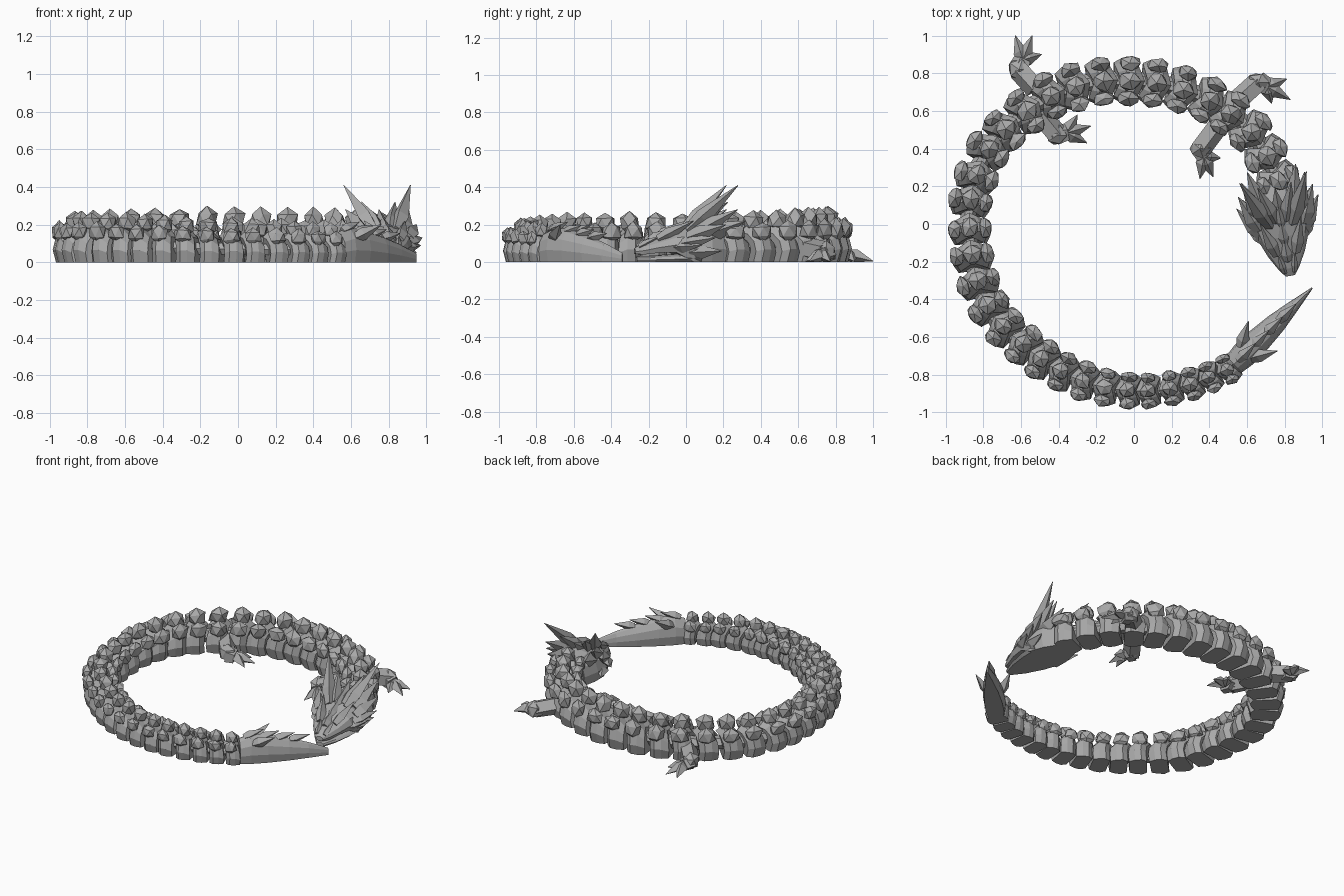
import bpy, bmesh, math, random
from mathutils import Vector, Matrix

random.seed(4)
cube = bpy.data.objects.get("Cube")
if cube:
    bpy.data.objects.remove(cube)

grey = bpy.data.materials.new("stone_grey")
grey.use_nodes = True
COLOR = (0.4, 0.4, 0.4, 1)
grey.diffuse_color = COLOR
grey.node_tree.nodes["Principled BSDF"].inputs["Base Color"].default_value = COLOR


def finish(bm, name, matrix=Matrix()):
    """Place the mesh, flatten it on the ground and make it an object."""
    bm.transform(matrix)
    for v in bm.verts:
        v.co.z = max(v.co.z, 0)
    bmesh.ops.recalc_face_normals(bm, faces=bm.faces)
    mesh = bpy.data.meshes.new(name)
    bm.to_mesh(mesh)
    bm.free()
    mesh.materials.append(grey)
    obj = bpy.data.objects.new(name, mesh)
    bpy.context.collection.objects.link(obj)


def loft(bm, rings):
    """Skin a list of equal rings of points and cap both ends."""
    loops = [[bm.verts.new(p) for p in ring] for ring in rings]
    n = len(loops[0])
    for a, b in zip(loops, loops[1:]):
        for i in range(n):
            bm.faces.new((a[i], a[(i + 1) % n], b[(i + 1) % n], b[i]))
    bm.faces.new(loops[0])
    bm.faces.new(loops[-1])


def limb(bm, a, b, ra, rb, sides=5):
    """Tapered prism from a to b."""
    a, b = Vector(a), Vector(b)
    turn = (b - a).to_track_quat('Z', 'Y')
    angles = [math.tau * i / sides for i in range(sides)]
    loft(bm, [[c + turn @ Vector((r * math.cos(t), r * math.sin(t), 0)) for t in angles]
              for c, r in ((a, ra), (b, rb))])


def spike(bm, a, b, r):
    """Blade that swells a little before running to a point."""
    a, b = Vector(a), Vector(b)
    mid = a.lerp(b, 0.3)
    limb(bm, a, mid, r * 0.7, r, 4)
    limb(bm, mid, b, r, 0.002, 4)


def lump(bm, center, size, jitter):
    """Rough faceted scale."""
    made = bmesh.ops.create_icosphere(bm, subdivisions=1, radius=1)["verts"]
    for v in made:
        v.co = Vector(center) + Vector(c * s * random.uniform(1 - jitter, 1 + jitter)
                                       for c, s in zip(v.co, size))


def arch(x, w, z0, z1, sweep=0):
    """Flat-bottomed arched cross-section at x."""
    half = [(0.84, 0), (1, 0.35), (0.86, 0.68), (0.45, 0.92)]
    pts = half + [(0, 1)] + [(-y, z) for y, z in reversed(half)]
    return [Vector((x - sweep * abs(y), y * w, z0 + (z1 - z0) * z)) for y, z in pts]


def frame(origin, forward):
    f = Vector((forward[0], forward[1], 0)).normalized()
    m = Matrix((f, Vector((-f.y, f.x, 0)), Vector((0, 0, 1)))).transposed().to_4x4()
    m.translation = Vector((origin[0], origin[1], 0))
    return m


# Spine path from neck to tail
PATH = [Vector(p) for p in [
    (0.77, 0.22), (0.70, 0.37), (0.59, 0.52), (0.41, 0.65), (0.2, 0.73), (0, 0.76),
    (-0.22, 0.75), (-0.44, 0.68), (-0.63, 0.55), (-0.78, 0.38), (-0.86, 0.16),
    (-0.87, -0.04), (-0.84, -0.26), (-0.76, -0.46), (-0.61, -0.62), (-0.41, -0.77),
    (-0.18, -0.86), (0.06, -0.885), (0.3, -0.85), (0.55, -0.745)]]
dense = []
ends = [PATH[0]] + PATH + [PATH[-1]]
for p0, p1, p2, p3 in zip(ends, ends[1:], ends[2:], ends[3:]):
    for k in range(20):
        t = k / 20
        dense.append(0.5 * (2 * p1 + (p2 - p0) * t + (2 * p0 - 5 * p1 + 4 * p2 - p3) * t * t
                            + (3 * p1 - p0 - 3 * p2 + p3) * t ** 3))
run = [0]
for a, b in zip(dense, dense[1:]):
    run.append(run[-1] + (b - a).length)


def at(s):
    i = next((k for k, r in enumerate(run) if r >= s), len(run) - 1)
    i = min(max(i, 1), len(run) - 2)
    return dense[i], dense[i - 1] - dense[i + 1]


# Body segments: swept chevron hull, link, dorsal knob and flank scales
s, index = 0.005, 1
while s < run[-1] - 0.02:
    q = s / run[-1]
    bulge = math.sin(math.pi * min(1, q * 2))
    w = 0.116 + 0.014 * bulge - 0.035 * max(0, q - 0.72) / 0.28
    h = 0.265 + 0.025 * bulge - 0.06 * max(0, q - 0.7) / 0.3
    step = 0.145 - 0.042 * max(0, q - 0.55) / 0.45
    bm = bmesh.new()
    loft(bm, [arch(step * x, w * k, 0, h * z, step * 0.3) for x, k, z in
              ((-0.32, 0.72, 0.55), (-0.02, 0.92, 0.72), (0.3, 0.97, 0.72), (0.55, 0.74, 0.6))])
    limb(bm, (-step * 0.8, 0, h * 0.3), (step * 0.3, 0, h * 0.3), w * 0.35, w * 0.35, 6)
    lump(bm, (0, 0, h * 0.79), (step * 0.42, w * 0.46, h * 0.22), 0.16)
    for side in (-1, 1):
        lump(bm, (-step * 0.04, side * w * 0.72, h * 0.6), (step * 0.43, w * 0.34, h * 0.21), 0.18)
    finish(bm, f"body_segment_{index:02d}", frame(*at(s)))
    s += step
    index += 1

# Head: local x runs from the snout back to the neck
head = frame((0.83, -0.275), (-0.09, 0.51))
bm = bmesh.new()
loft(bm, [arch(*p) for p in ((0, 0.025, 0.045, 0.075), (0.04, 0.055, 0.04, 0.1),
                             (0.12, 0.1, 0.05, 0.13), (0.21, 0.135, 0.05, 0.17),
                             (0.3, 0.16, 0, 0.2), (0.4, 0.14, 0, 0.21), (0.5, 0.09, 0, 0.19))])
finish(bm, "upper_head", head)
bm = bmesh.new()
loft(bm, [arch(*p) for p in ((0.01, 0.025, 0, 0.03), (0.1, 0.08, 0, 0.035),
                             (0.22, 0.125, 0, 0.045), (0.34, 0.15, 0, 0.06))])
finish(bm, "lower_jaw", head)

# Horns, brows and cheek spines, mirrored
SPINES = {
    "horn": ((0.28, 0.06, 0.17), (0.53, 0.18, 0.41), 0.045),
    "inner_horn": ((0.3, 0.03, 0.18), (0.49, 0.09, 0.32), 0.04),
    "crest_spine": ((0.32, 0.1, 0.16), (0.53, 0.17, 0.28), 0.045),
    "mane_spine": ((0.36, 0.08, 0.14), (0.58, 0.13, 0.22), 0.05),
    "upper_cheek_spine": ((0.27, 0.12, 0.13), (0.46, 0.2, 0.2), 0.045),
    "middle_cheek_spine": ((0.24, 0.12, 0.1), (0.4, 0.22, 0.13), 0.04),
    "lower_cheek_spine": ((0.2, 0.1, 0.08), (0.33, 0.2, 0.09), 0.035),
    "jaw_spine": ((0.28, 0.12, 0.05), (0.44, 0.18, 0.06), 0.04),
    "brow": ((0.12, 0.05, 0.12), (0.3, 0.11, 0.22), 0.035),
    "nostril_ridge": ((0.02, 0.025, 0.08), (0.13, 0.045, 0.14), 0.02)}
for name, (a, b, r) in SPINES.items():
    for side, label in ((1, "left"), (-1, "right")):
        bm = bmesh.new()
        spike(bm, (a[0], a[1] * side, a[2]), (b[0], b[1] * side, b[2]), r)
        finish(bm, f"{label}_{name}", head)
bm = bmesh.new()
for x in (0.08, 0.17, 0.26, 0.35):
    spike(bm, (x, 0, 0.09 + x * 0.3), (x + 0.12, 0, 0.14 + x * 0.4), 0.03)
finish(bm, "head_crest", head)

# Tail blade with side fins and a serrated ridge
tail = frame((0.53, -0.745), (0.415, 0.405))
bm = bmesh.new()
loft(bm, [arch(*p) for p in ((0, 0.06, 0, 0.16), (0.07, 0.07, 0, 0.185), (0.18, 0.068, 0, 0.175),
                             (0.32, 0.054, 0, 0.14), (0.45, 0.03, 0, 0.1), (0.58, 0.004, 0, 0.05))])
finish(bm, "tail_blade", tail)
bm = bmesh.new()
for side in (-1, 1):
    spike(bm, (0.09, side * 0.04, 0.13), (0.215, side * 0.11, 0.2), 0.035)
for x in (0.03, 0.13, 0.23, 0.33):
    spike(bm, (x, 0, 0.17 - x * 0.13), (x + 0.13, 0, 0.22 - x * 0.2), 0.03)
finish(bm, "tail_fins", tail)

# Legs: hip, ankle, then claw tips on the ground
LEGS = {
    "front_left_leg": ((0.56, 0.66), (0.66, 0.75), ((0.81, 0.77), (0.83, 0.66), (0.73, 0.64))),
    "front_right_leg": ((0.44, 0.52), (0.35, 0.4), ((0.35, 0.24), (0.42, 0.25), (0.46, 0.35))),
    "rear_left_leg": ((-0.52, 0.72), (-0.61, 0.82), ((-0.63, 1.0), (-0.54, 1.0), (-0.49, 0.9))),
    "rear_right_leg": ((-0.5, 0.58), (-0.41, 0.47), ((-0.3, 0.58), (-0.23, 0.52), (-0.25, 0.43)))}
for name, (hip, ankle, claws) in LEGS.items():
    bm = bmesh.new()
    limb(bm, (*hip, 0.07), (*ankle, 0.05), 0.06, 0.06)
    toes = sum((Vector(c) for c in claws), Vector((0, 0))) / 3
    palm = Vector(ankle).lerp(toes, 0.35)
    lump(bm, (*ankle, 0.05), (0.06, 0.06, 0.07), 0.15)
    limb(bm, (*ankle, 0.04), (*palm, 0.03), 0.06, 0.05)
    back = Vector(ankle) * 1.5 - palm * 0.5
    for tip in claws:
        spike(bm, (*palm, 0.04), (*tip, 0.005), 0.038)
    spike(bm, (*ankle, 0.06), (*back, 0.1), 0.03)
    finish(bm, name)
